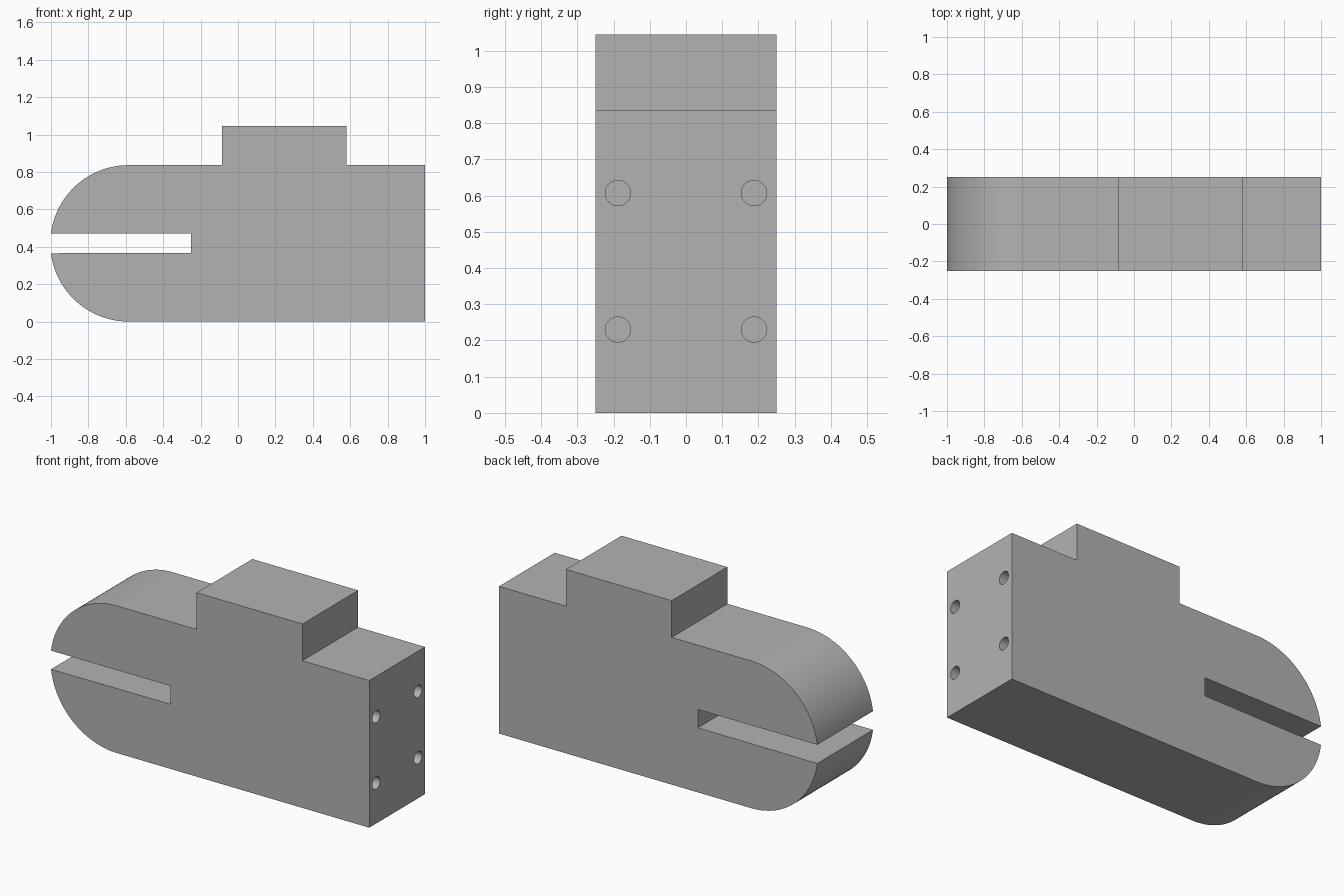
import bpy, bmesh, math
from mathutils import Matrix

cube = bpy.data.objects.get("Cube")
if cube:
    bpy.data.objects.remove(cube, do_unlink=True)

HALF_DEPTH = 0.25
SHELF, TOP = 0.836, 1.045
SLOT_LOW, SLOT_HIGH, SLOT_END = 0.367, 0.471, -0.25
RADIUS = SHELF / 2
HOLE_RADIUS, HOLE_DEPTH = 0.035, 0.2

grey = bpy.data.materials.new("plain_grey")
grey.use_nodes = True
colour = (0.45, 0.45, 0.45, 1)
grey.diffuse_color = colour
grey.node_tree.nodes["Principled BSDF"].inputs["Base Color"].default_value = colour


def make_object(name, bm):
    bmesh.ops.recalc_face_normals(bm, faces=bm.faces)
    mesh = bpy.data.meshes.new(name)
    bm.to_mesh(mesh)
    bm.free()
    mesh.materials.append(grey)
    obj = bpy.data.objects.new(name, mesh)
    bpy.context.collection.objects.link(obj)
    return obj


# Rounded nose: upper arc runs from the shelf to the slot, lower arc mirrors it
slot_angle = math.asin((SLOT_HIGH - RADIUS) / RADIUS)
nose_x = -1 + RADIUS * math.cos(slot_angle)
STEPS = 32
upper = []
for i in range(STEPS + 1):
    a = math.pi / 2 + (math.pi / 2 - slot_angle) * i / STEPS
    upper.append((nose_x + RADIUS * math.cos(a), RADIUS + RADIUS * math.sin(a)))
lower = [(x, SHELF - z) for x, z in reversed(upper)]

# Side outline, extruded across the depth
outline = upper + [(SLOT_END, SLOT_HIGH), (SLOT_END, SLOT_LOW)] + lower
outline += [(1, 0), (1, SHELF), (0.58, SHELF), (0.58, TOP), (-0.085, TOP), (-0.085, SHELF)]
bm = bmesh.new()
face = bm.faces.new([bm.verts.new((x, -HALF_DEPTH, z)) for x, z in outline])
result = bmesh.ops.extrude_face_region(bm, geom=[face])
moved = [v for v in result["geom"] if isinstance(v, bmesh.types.BMVert)]
bmesh.ops.translate(bm, verts=moved, vec=(0, 2 * HALF_DEPTH, 0))
body = make_object("slotted_body", bm)

# Four blind holes in the flat end
bm = bmesh.new()
for y in (-0.188, 0.188):
    for z in (0.23, 0.607):
        place = Matrix.Translation((1, y, z)) @ Matrix.Rotation(math.pi / 2, 4, "Y")
        bmesh.ops.create_cone(bm, cap_ends=True, segments=32, radius1=HOLE_RADIUS,
                              radius2=HOLE_RADIUS, depth=2 * HOLE_DEPTH, matrix=place)
cutter = make_object("hole_cutter", bm)
cutter.hide_render = True
cutter.hide_viewport = True

cut = body.modifiers.new("end_holes", "BOOLEAN")
cut.operation = "DIFFERENCE"
cut.solver = "EXACT"
cut.object = cutter
bpy.context.view_layer.objects.active = body
body.select_set(True)
bpy.ops.object.modifier_apply(modifier=cut.name)
bpy.data.objects.remove(cutter, do_unlink=True)

bpy.ops.object.shade_smooth_by_angle(angle=math.radians(30))
